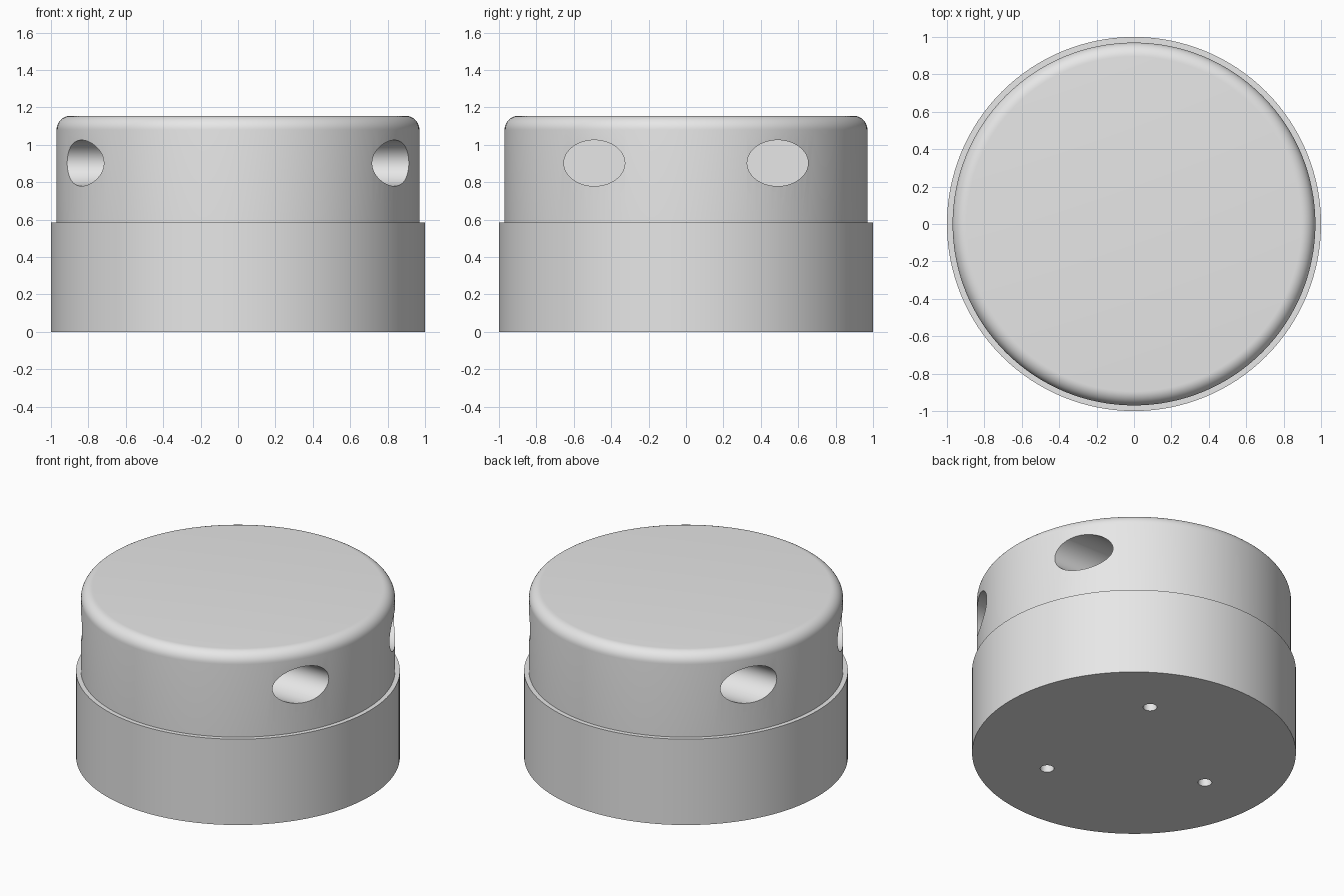
import bpy, bmesh, math
from mathutils import Matrix, Vector

if "Cube" in bpy.data.objects:
    bpy.data.objects.remove(bpy.data.objects["Cube"], do_unlink=True)

grey = bpy.data.materials.new("light grey")
grey.use_nodes = True
colour = (0.8, 0.8, 0.8, 1)
grey.diffuse_color = colour
grey.node_tree.nodes["Principled BSDF"].inputs["Base Color"].default_value = colour

SEGMENTS = 128


def add_object(name, bm):
    bmesh.ops.recalc_face_normals(bm, faces=bm.faces)
    mesh = bpy.data.meshes.new(name)
    bm.to_mesh(mesh)
    bm.free()
    mesh.materials.append(grey)
    obj = bpy.data.objects.new(name, mesh)
    bpy.context.collection.objects.link(obj)
    return obj


def lathe(name, profile):
    """Spin a radius/height profile around z, closing it on the axis."""
    bm = bmesh.new()
    rings = []
    for r, z in profile:
        rings.append([bm.verts.new((r * math.cos(a), r * math.sin(a), z))
                      for a in (2 * math.pi * i / SEGMENTS for i in range(SEGMENTS))])
    for low, high in zip(rings, rings[1:]):
        for i in range(SEGMENTS):
            j = (i + 1) % SEGMENTS
            bm.faces.new((low[i], low[j], high[j], high[i]))
    bm.faces.new(rings[0])
    bm.faces.new(rings[-1])
    return add_object(name, bm)


def drill(target, transforms, segments):
    """Cut unit cylinders, placed by matrices, out of the target."""
    bm = bmesh.new()
    for matrix in transforms:
        bmesh.ops.create_cone(bm, cap_ends=True, segments=segments, radius1=1,
                              radius2=1, depth=1, matrix=matrix)
    cutter = add_object("hole_cutter", bm)
    cutter.hide_render = True
    mod = target.modifiers.new("holes", "BOOLEAN")
    mod.operation = "DIFFERENCE"
    mod.solver = "EXACT"
    mod.object = cutter
    select(target)
    bpy.ops.object.modifier_apply(modifier=mod.name)
    bpy.data.objects.remove(cutter, do_unlink=True)


def select(obj):
    bpy.ops.object.select_all(action="DESELECT")
    obj.select_set(True)
    bpy.context.view_layer.objects.active = obj


# Body: wide base, narrow ledge, upper drum with a rounded top rim
rim, top, fillet = 0.97, 1.155, 0.075
profile = [(1, 0), (1, 0.585), (rim, 0.585)]
for i in range(11):
    a = math.pi / 2 * i / 10
    profile.append((rim - fillet + fillet * math.cos(a), top - fillet + fillet * math.sin(a)))
body = lathe("round_body", profile)

# Oval side pockets running along x
floor_x, outer_x = 0.35, 1.1
pockets = []
for sx in (-1, 1):
    for sy in (-1, 1):
        place = Matrix.Translation((sx * (floor_x + outer_x) / 2, sy * 0.49, 0.902))
        size = Matrix.Diagonal((outer_x - floor_x, 0.163, 0.123, 1))
        pockets.append(place @ size @ Matrix.Rotation(math.pi / 2, 4, "Y"))
drill(body, pockets, 64)

# Three screw holes in the underside
screws = []
for k in range(3):
    a = math.radians(60 + 120 * k)
    place = Matrix.Translation(Vector((math.cos(a), math.sin(a), 0)) * 0.571)
    screws.append(place @ Matrix.Diagonal((0.043, 0.043, 0.5, 1)))
drill(body, screws, 32)

select(body)
bpy.ops.object.shade_smooth_by_angle(angle=math.radians(30))
